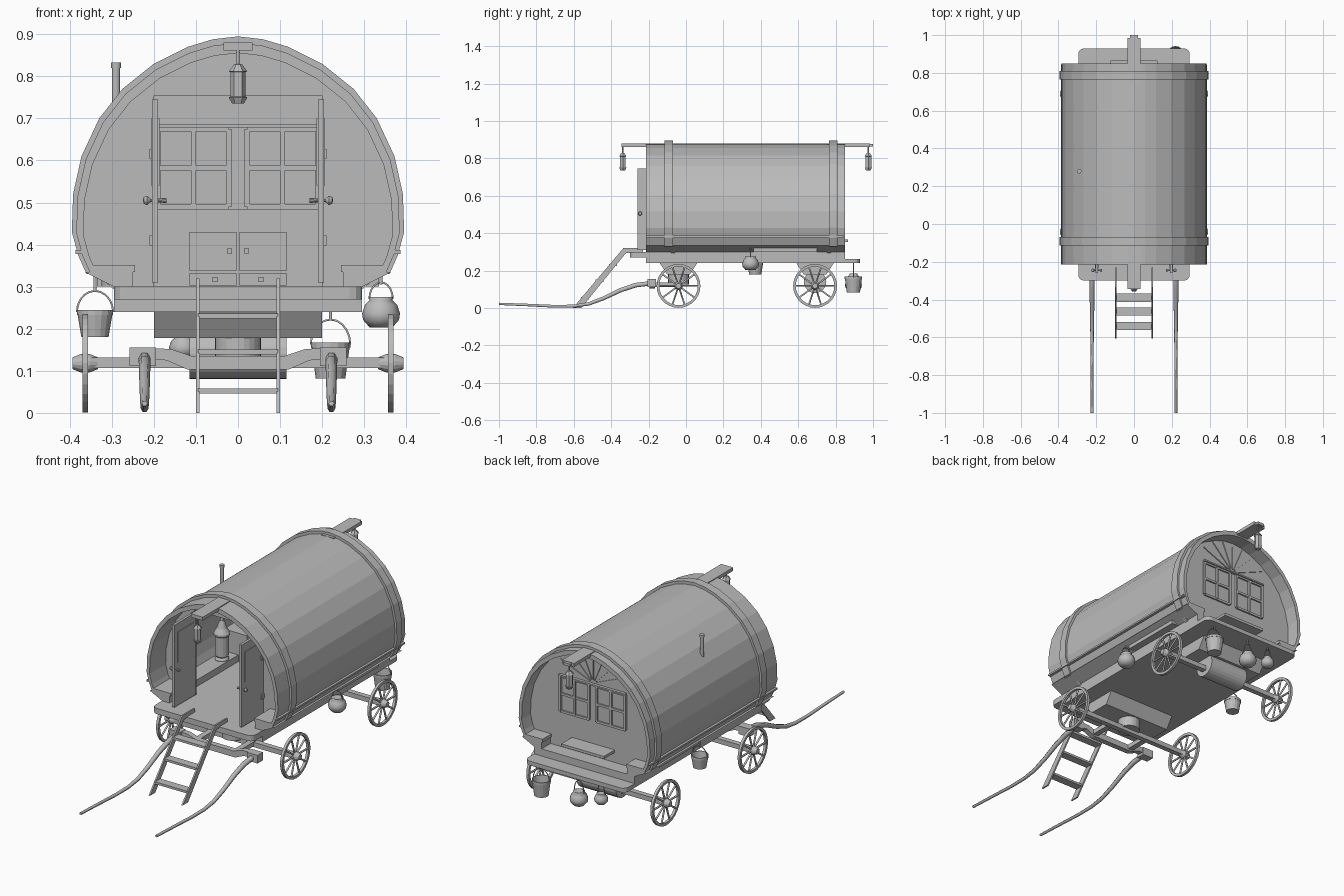
import bpy, bmesh
from math import sin, cos, pi, radians
from mathutils import Matrix, Vector

cube = bpy.data.objects.get("Cube")
if cube:
    bpy.data.objects.remove(cube, do_unlink=True)

GREY = (0.5, 0.5, 0.5, 1)
mat = bpy.data.materials.new("plain grey")
mat.use_nodes = True
mat.diffuse_color = GREY
mat.node_tree.nodes["Principled BSDF"].inputs["Base Color"].default_value = GREY


def add(name, data):
    ob = bpy.data.objects.new(name, data)
    data.materials.append(mat)
    bpy.context.scene.collection.objects.link(ob)
    return ob


def finish(name, bm):
    bmesh.ops.recalc_face_normals(bm, faces=bm.faces)
    me = bpy.data.meshes.new(name)
    bm.to_mesh(me)
    bm.free()
    return add(name, me)


def box(name, x0, x1, y0, y1, z0, z1):
    bm = bmesh.new()
    mid = Vector((x0 + x1, y0 + y1, z0 + z1)) / 2
    size = Matrix.Diagonal((abs(x1 - x0), y1 - y0, z1 - z0, 1))
    bmesh.ops.create_cube(bm, size=1, matrix=Matrix.Translation(mid) @ size)
    return finish(name, bm)


def prism(name, pts, axis, a, b, cuts=()):
    """Extrude a 2D outline along an axis, then keep what lies behind each cut."""
    place = {"x": lambda p, t: (t, *p), "y": lambda p, t: (p[0], t, p[1]),
             "z": lambda p, t: (*p, t)}[axis]
    bm = bmesh.new()
    face = bm.faces.new([bm.verts.new(place(p, a)) for p in pts])
    new = bmesh.ops.extrude_face_region(bm, geom=[face], use_keep_orig=True)["geom"]
    move = Vector(place((0, 0), b - a))
    bmesh.ops.translate(bm, vec=move, verts=[v for v in new if isinstance(v, bmesh.types.BMVert)])
    for co, no in cuts:
        bmesh.ops.bisect_plane(bm, geom=bm.verts[:] + bm.edges[:] + bm.faces[:],
                               plane_co=co, plane_no=no, clear_outer=True)
        bmesh.ops.holes_fill(bm, edges=[e for e in bm.edges if e.is_boundary])
    return finish(name, bm)


def lathe(name, profile, at, axis="z", steps=16, closed=False):
    """Spin (radius, height) points round an axis."""
    bm = bmesh.new()
    vs = [bm.verts.new((r, 0, h)) for r, h in profile]
    es = [bm.edges.new(p) for p in zip(vs, vs[1:])]
    if closed:
        es.append(bm.edges.new((vs[-1], vs[0])))
    bmesh.ops.spin(bm, geom=vs + es, cent=(0, 0, 0), axis=(0, 0, 1), angle=2 * pi,
                   steps=steps, use_merge=True)
    bmesh.ops.remove_doubles(bm, verts=bm.verts, dist=0.00001)
    turn = Matrix.Rotation(pi / 2, 4, "Y") if axis == "x" else Matrix()
    bmesh.ops.transform(bm, matrix=Matrix.Translation(at) @ turn, verts=bm.verts)
    return finish(name, bm)


def tube(name, pts, radius, taper=None):
    cu = bpy.data.curves.new(name, "CURVE")
    cu.dimensions = "3D"
    cu.bevel_depth, cu.bevel_resolution, cu.use_fill_caps = radius, 1, True
    sp = cu.splines.new("POLY")
    sp.points.add(len(pts) - 1)
    for i, p in enumerate(pts):
        sp.points[i].co = (*p, 1)
        sp.points[i].radius = taper[i] if taper else 1
    return add(name, cu)


# Barrel outline, from the right foot over the top to the left foot
HALF = [(.36, .33), (.38, .375), (.395, .43), (.392, .52), (.372, .61), (.33, .70),
        (.275, .77), (.2, .83), (.12, .87), (.06, .888)]
OUTLINE = HALF + [(0, .895)] + [(-x, z) for x, z in reversed(HALF)]


def arch(s):
    return [(x * s, .33 + (z - .33) * s) for x, z in OUTLINE]


# Barrel roof, its two bands and the ridge beams
prism("barrel_roof", arch(.973) + arch(.93)[::-1], "y", -.215, .85)
for name, y in (("front_band", -.115), ("rear_band", .765)):
    prism(name, arch(1) + arch(.96)[::-1], "y", y, y + .045)
box("front_ridge_beam", -.035, .035, -.345, -.1, .862, .88)
box("rear_ridge_beam", -.035, .035, .75, .985, .862, .88)
box("rear_beam_tip", -.02, .02, .985, 1, .864, .878)

# End walls: the front one leaves a doorway
wall = [(-.29, .29)] + [(.29, .29)] + arch(.945)
for name, s in (("left", 1), ("right", -1)):
    prism(name + "_front_wall", wall, "y", -.08, -.06, [((s * .2, 0, 0), (-s, 0, 0))])
prism("front_gable", wall, "y", -.08, -.06,
      [((.2, 0, 0), (1, 0, 0)), ((-.2, 0, 0), (-1, 0, 0)), ((0, 0, .755), (0, 0, -1))])
prism("rear_wall", wall, "y", .755, .775)

# Fan battens on the rear gable
for i in range(1, 8):
    a = pi * i / 8
    d, n = (cos(a), sin(a)), (-sin(a) * .003, cos(a) * .003)
    reach = .15 + .06 * abs(cos(a))
    ends = [(t * d[0] + k * n[0], .685 + t * d[1] + k * n[1])
            for t, k in ((.02, -1), (reach, -1), (reach, 1), (.02, 1))]
    prism("gable_batten", ends, "y", .77, .78)

# Rear windows with cross bars
for s in (-1, 1):
    x0, x1, z0, z1 = s * .022, s * .19, .49, .675
    for x in (x0, (x0 + x1) / 2, x1):
        box("window_upright", x - .006, x + .006, .745, .785, z0, z1)
    for z in (z0, (z0 + z1) / 2, z1):
        box("window_crossbar", x0, x1, .747, .783, z - .006, z + .006)
box("window_shelf", -.195, .195, .735, .79, .678, .686)

# Floor, decks and sills
box("floor", -.295, .295, -.215, .85, .24, .3)


def deck(name, y_in, y_out, z0, z1):
    way = 1 if y_out > y_in else -1
    r = .03
    side = [(.295 - r + r * cos(a), y_out - way * (r - r * sin(a)))
            for a in (0, pi / 6, pi / 3, pi / 2)]
    pts = [(.295, y_in)] + side + [(-x, y) for x, y in reversed(side)] + [(-.295, y_in)]
    prism(name, pts, "z", z0, z1)


deck("front_deck", -.215, -.3, .27, .3)
deck("rear_deck", .85, .93, .24, .262)
box("rear_flap", -.125, .125, .77, .865, .352, .366)
for s in (-1, 1):
    sill = [(s * x, z) for x, z in ((.25, .3), (.295, .3), (.365, .335), (.25, .335))]
    prism("side_sill", sill, "y", -.215, .85)
    box("side_moulding", s * .36, s * .386, -.215, .845, .378, .387)
    box("front_seat", s * .245, s * .35, -.215, -.08, .335, .352)
    box("rear_seat", s * .245, s * .35, .775, .85, .335, .352)

    # Open front doors with hinges and knobs
    box("front_door", s * .19, s * .204, -.26, -.08, .31, .745)
    box("door_panel", s * .187, s * .207, -.235, -.105, .54, .7)
    for z in (.41, .615):
        box("door_hinge", s * .196, s * .21, -.1, -.078, z - .012, z + .012)
    lathe("door_knob", [(0, -.03), (.006, -.03), (.004, 0), (.004, .008), (.011, .016),
                        (.008, .024), (0, .026)] if s > 0 else
          [(0, .03), (.006, .03), (.004, 0), (.004, -.008), (.011, -.016), (.008, -.024),
           (0, -.026)], (s * .2, -.245, .505), "x", 10)

    # Bench inside
    box("side_bench", s * .2, s * .335, .36, .7, .3, .45)

# Bed with cupboard and drawers
box("bed", -.2, .2, .45, .755, .3, .485)
for s in (-1, 1):
    box("cupboard_door", s * .003, s * .115, .442, .45, .337, .43)
    box("drawer", s * .003, s * .115, .442, .45, .303, .332)
    for x, z in ((.02, .385), (.055, .317)):
        box("cupboard_knob", s * x - .006, s * x + .006, .432, .443, z - .006, z + .006)

# Stove and chimney
lathe("stove", [(0, .3), (.035, .3), (.035, .34), (.028, .35), (.035, .36), (.035, .46),
                (.04, .465), (.04, .475), (.025, .5), (.012, .54), (0, .54)], (-.29, .28, 0))
lathe("chimney", [(0, .5), (.01, .5), (.01, .82), (.012, .82), (.012, .833), (0, .833)],
      (-.29, .28, 0))

# Ladder
rail = [(-.605, 0), (-.335, .32), (-.23, .32), (-.23, .295), (-.32, .295), (-.56, 0)]
for s in (-1, 1):
    prism("ladder_rail", rail, "x", s * .092, s * .1)
for y, z in ((-.39, .23), (-.463, .145), (-.54, .052)):
    box("ladder_rung", -.095, .095, y - .022, y + .022, z - .006, z + .006)

# Wheels with hubs and spokes
for y in (-.04, .69):
    box("axle", -.35, .35, y - .014, y + .014, .107, .132)
    prism("axle_bearer", [(y - .1, .24), (y + .1, .24), (y + .06, .178), (y - .06, .178)],
          "x", -.2, .2)
    for s in (-1, 1):
        hub = (s * .363, y, .118)
        lathe("wheel_rim", [(.103, -.007), (.117, -.007), (.117, .007), (.103, .007)],
              hub, "x", 28, True)
        lathe("wheel_hub", [(0, -.03), (.014, -.03), (.022, -.01), (.022, .01), (.014, .03),
                            (0, .03)], hub, "x", 14)
        for i in range(10):
            a = 2 * pi * i / 10
            tube("spoke", [hub, (hub[0], y + .106 * cos(a), .118 + .106 * sin(a))], .005)

# Front turntable, splinter bar and shafts
lathe("turntable", [(0, .125), (.055, .125), (.055, .18), (0, .18)], (0, -.04, 0), steps=24)
bar = [(.255, .155), (.255, .128), (.17, .125), (.12, .103)]
top = [(.11, .135), (.16, .152)]
prism("splinter_bar", bar + [(-x, z) for x, z in reversed(bar)] + [(-x, z) for x, z in reversed(top)]
      + top, "y", -.195, -.165)
for s in (-1, 1):
    box("shaft_bracket", s * .195, s * .258, -.205, -.16, .112, .155)
    box("draw_arm", s * .1, s * .13, -.18, -.03, .112, .135)
    path = [(-1, .022), (-.85, .016), (-.7, .009), (-.6, .01), (-.52, .022), (-.44, .052),
            (-.35, .095), (-.27, .122), (-.18, .133)]
    tube("shaft", [(s * .222, y, z) for y, z in path], .014,
         [.5, .55, .6, .65, .75, .85, .95, 1, 1])

# Rear drum
lathe("water_drum", [(0, -.115), (.06, -.115), (.06, .115), (0, .115)], (0, .69, .14), "x", 24)


def handle(name, x, y, z, r, high):
    tube(name, [(x + r * cos(a), y, z + high * sin(a)) for a in [pi * i / 10 for i in range(11)]],
         .0025)


def bucket(name, x, y, z, r, h, high):
    lathe(name, [(0, 0), (r * .75, 0), (r * .96, h - .012), (r, h - .012), (r, h),
                 (r * .92, h), (r * .7, .006), (0, .006)], (x, y, z))
    handle(name + "_handle", x, y, z + h - .005, r, high)


def kettle(name, x, y, z, r, high):
    ob = lathe(name, [(0, 0), (r * .6, 0), (r * .95, r * .4), (r, r * .75), (r * .85, r * 1.2),
                      (r * .6, r * 1.45), (r * .66, r * 1.6), (r * .5, r * 1.6),
                      (0, r * 1.35)], (x, y, z))
    ob.data.shade_smooth()
    handle(name + "_handle", x, y, z + r * 1.5, r * .62, high)


# Hanging buckets and pots with their hooks
bucket("side_bucket", -.34, .37, .18, .043, .065, .05)
bucket("rear_bucket", .22, .895, .082, .047, .085, .06)
kettle("side_pot", .34, .345, .203, .045, .04)
kettle("rear_pot", 0, .895, .09, .045, .06)
kettle("small_pot", -.13, .895, .13, .034, .05)
for x, y, z0, z1 in ((-.34, .37, .29, .335), (.34, .345, .305, .335), (.22, .895, .222, .245),
                     (0, .895, .215, .245), (-.13, .895, .23, .245)):
    tube("pot_hook", [(x, y, z0), (x, y, z1)], .004)

# Lanterns under the ridge beams
for name, y in (("front_lantern", -.338), ("rear_lantern", .975)):
    lathe(name, [(0, .735), (.014, .735), (.022, .75), (.018, .752), (.018, .81), (.022, .812),
                 (.01, .828), (0, .83)], (0, y, 0), steps=6)
    tube(name + "_hook", [(0, y, .825), (0, y, .865)], .004)
